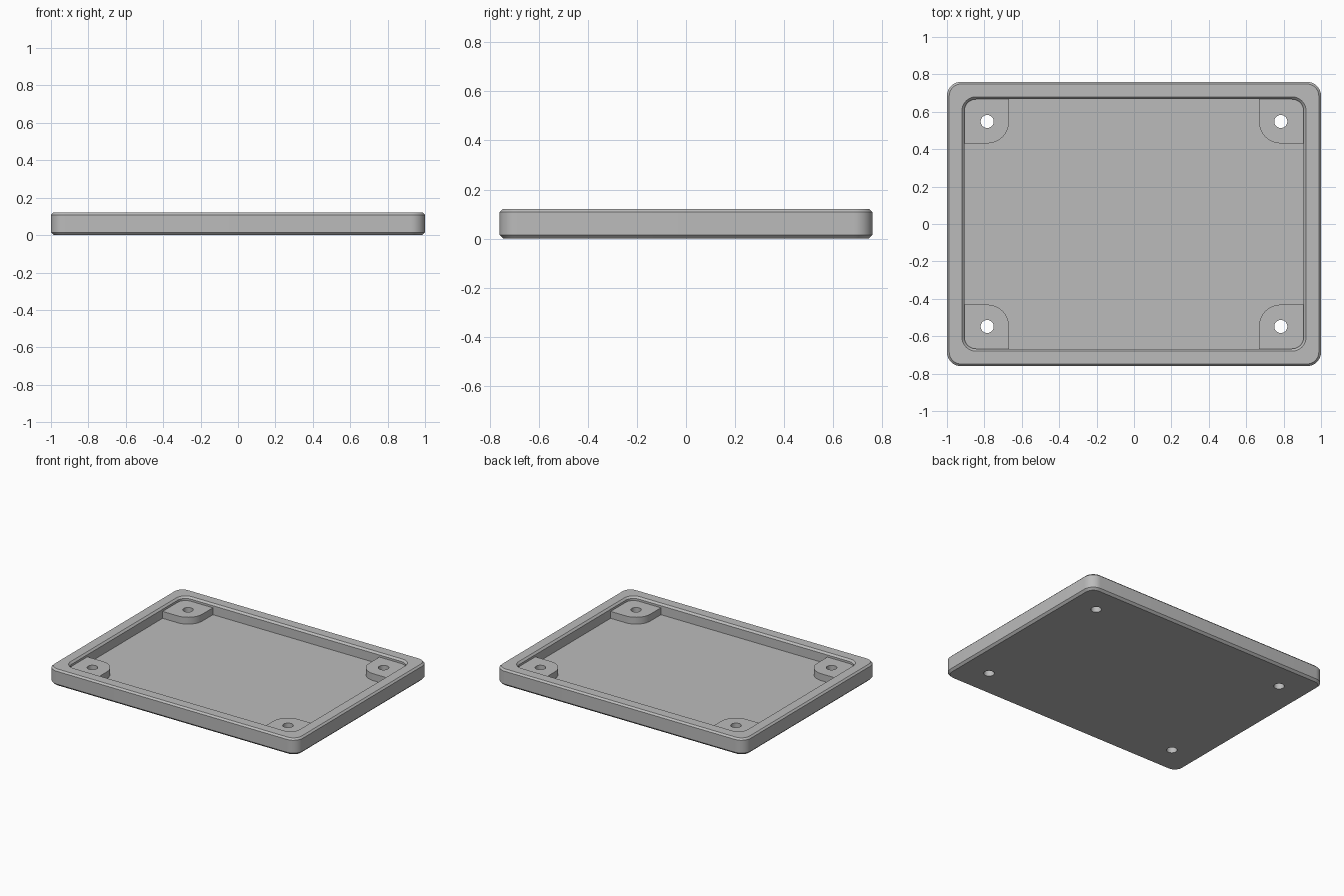
import bpy, bmesh
from math import sin, cos, pi, radians

cube = bpy.data.objects.get("Cube")
if cube:
    bpy.data.objects.remove(cube, do_unlink=True)

grey = bpy.data.materials.new("plain grey")
grey.use_nodes = True
colour = (0.5, 0.5, 0.5, 1)
grey.diffuse_color = colour
grey.node_tree.nodes["Principled BSDF"].inputs["Base Color"].default_value = colour

HX, HY, HEIGHT = 1.0, 0.76, 0.12
FLOOR_Z, BOSS_Z = 0.042, 0.092
HOLE_X, HOLE_Y, HOLE_R = 0.785, 0.548, 0.035
BOSS_R = 0.117


def arc(cx, cy, r, start, steps=10):
    """Quarter circle, counter-clockwise from a start angle."""
    return [(cx + r * cos(start + pi / 2 * i / steps),
             cy + r * sin(start + pi / 2 * i / steps)) for i in range(steps + 1)]


def rounded_rect(inset, r):
    cx, cy = HX - inset - r, HY - inset - r
    signs = [(1, 1), (-1, 1), (-1, -1), (1, -1)]
    return [p for q, (sx, sy) in enumerate(signs)
            for p in arc(sx * cx, sy * cy, r, q * pi / 2)]


def loft(name, sections):
    """Skin a closed solid through (outline, z) sections."""
    bm = bmesh.new()
    rings = [[bm.verts.new((x, y, z)) for x, y in pts] for pts, z in sections]
    for a, b in zip(rings, rings[1:]):
        for i in range(len(a)):
            j = (i + 1) % len(a)
            bm.faces.new((a[i], a[j], b[j], b[i]))
    bm.faces.new(rings[0][::-1])
    bm.faces.new(rings[-1])
    bmesh.ops.recalc_face_normals(bm, faces=bm.faces)
    mesh = bpy.data.meshes.new(name)
    bm.to_mesh(mesh)
    bm.free()
    mesh.materials.append(grey)
    obj = bpy.data.objects.new(name, mesh)
    bpy.context.collection.objects.link(obj)
    return obj


# Tray: outer wall with bevelled edges, rim, then down into the pocket
tray = loft("tray", [
    (rounded_rect(0.015, 0.06), 0),
    (rounded_rect(0, 0.075), 0.015),
    (rounded_rect(0, 0.075), HEIGHT - 0.012),
    (rounded_rect(0.012, 0.063), HEIGHT),
    (rounded_rect(0.08, 0.075), HEIGHT),
    (rounded_rect(0.093, 0.062), HEIGHT - 0.013),
    (rounded_rect(0.093, 0.062), FLOOR_Z),
])

# Corner bosses with one rounded corner, and a screw hole through each
parts, cutters = [tray], []
for side, sx in (("left", 1), ("right", -1)):
    for end, sy in (("front", -1), ("back", 1)):
        x0, y0 = HOLE_X - BOSS_R, HOLE_Y - BOSS_R
        outline = arc(HOLE_X, HOLE_Y, BOSS_R, pi)
        outline += [(0.94, y0), (0.94, 0.7), (x0, 0.7)]
        outline = [(sx * x, sy * y) for x, y in outline]
        parts.append(loft(f"{end}_{side}_boss",
                          [(outline, FLOOR_Z - 0.015), (outline, BOSS_Z)]))
        circle = [(sx * HOLE_X + HOLE_R * cos(i * pi / 16),
                   sy * HOLE_Y + HOLE_R * sin(i * pi / 16)) for i in range(32)]
        cutters.append(loft("hole_cutter", [(circle, -0.1), (circle, 0.2)]))

# Drill the holes and bake the result
for part in parts:
    for cutter in cutters:
        mod = part.modifiers.new("hole", 'BOOLEAN')
        mod.operation = 'DIFFERENCE'
        mod.solver = 'EXACT'
        mod.object = cutter
    depsgraph = bpy.context.evaluated_depsgraph_get()
    mesh = bpy.data.meshes.new_from_object(part.evaluated_get(depsgraph))
    part.modifiers.clear()
    part.data = mesh
for cutter in cutters:
    bpy.data.objects.remove(cutter, do_unlink=True)

# Smooth the round corners, keep the bevels crisp
bpy.ops.object.select_all(action='DESELECT')
for part in parts:
    part.select_set(True)
bpy.context.view_layer.objects.active = tray
bpy.ops.object.shade_smooth_by_angle(angle=radians(25))
